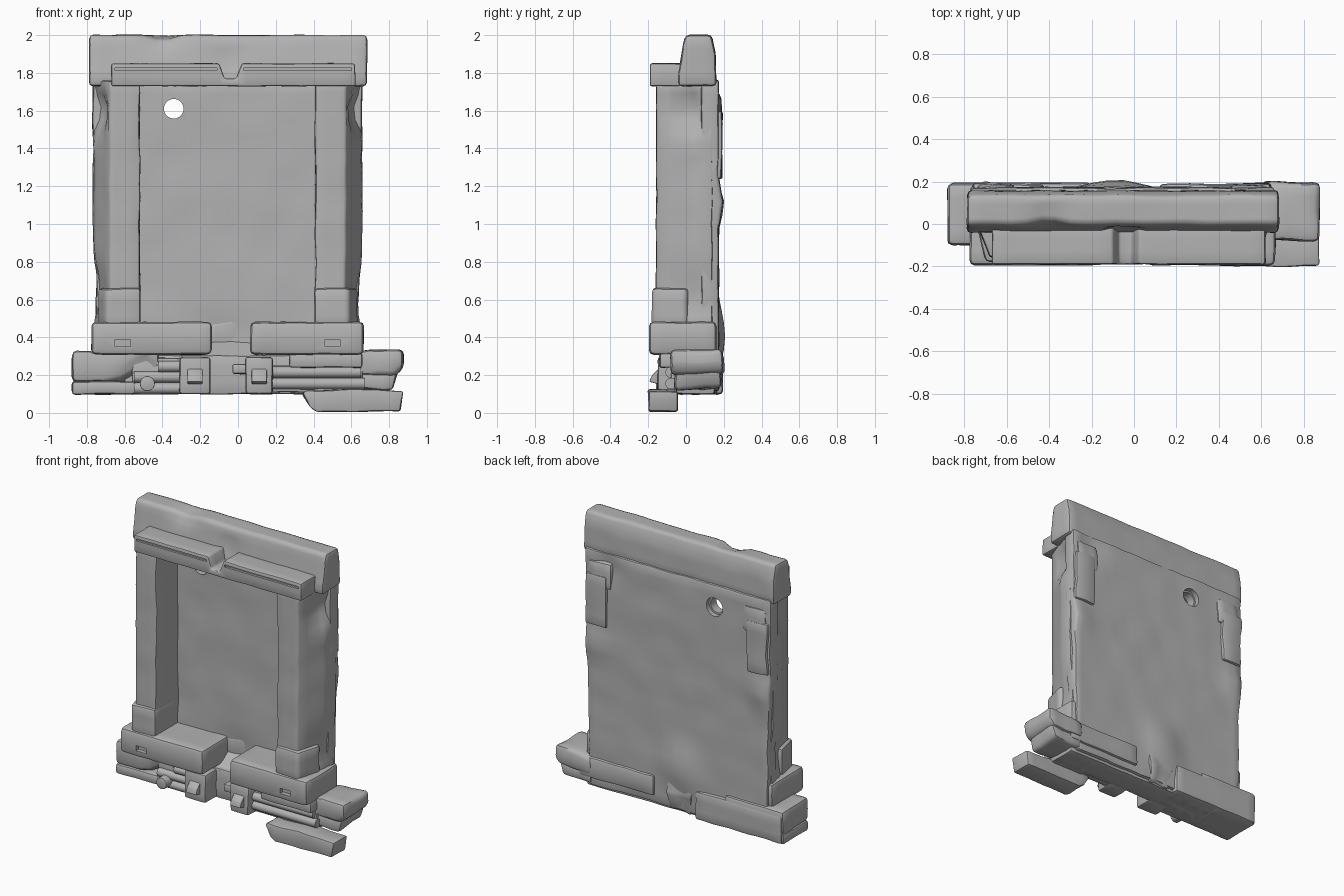
import bpy, bmesh, math
from mathutils import Vector, noise

if "Cube" in bpy.data.objects:
    bpy.data.objects.remove(bpy.data.objects["Cube"], do_unlink=True)

stone = bpy.data.materials.new("grey stone")
stone.use_nodes = True
GREY = (0.45, 0.45, 0.45, 1)
stone.diffuse_color = GREY
stone.node_tree.nodes["Principled BSDF"].inputs["Base Color"].default_value = GREY
parts = []


def prism(name, pts, axis, lo, hi, bevel=0.02, cell=0.07, rough=0.005, dents=()):
    """Extrude an outline along an axis, round its edges and weather it.
    Each dent is (centre, radius, push)."""
    def place(p, d):
        a, b = p
        return {"x": (d, a, b), "y": (a, d, b), "z": (a, b, d)}[axis]
    bm = bmesh.new()
    ends = [[bm.verts.new(place(p, d)) for p in pts] for d in (lo, hi)]
    n = len(pts)
    bm.faces.new(ends[0])
    bm.faces.new(ends[1][::-1])
    for i in range(n):
        j = (i + 1) % n
        bm.faces.new((ends[0][i], ends[1][i], ends[1][j], ends[0][j]))
    bmesh.ops.recalc_face_normals(bm, faces=bm.faces)
    if bevel:
        bmesh.ops.bevel(bm, geom=bm.edges[:], offset=bevel, segments=2,
                        profile=0.5, affect="EDGES", clamp_overlap=True)
    # Slice into cells so the surface can be worn
    if rough:
        for k in range(3):
            vals = [v.co[k] for v in bm.verts]
            steps = max(1, round((max(vals) - min(vals)) / cell))
            for s in range(1, steps):
                co, no = Vector(), Vector()
                co[k] = min(vals) + (max(vals) - min(vals)) * s / steps
                no[k] = 1
                bmesh.ops.bisect_plane(bm, geom=bm.verts[:] + bm.edges[:] + bm.faces[:],
                                       plane_co=co, plane_no=no)
        for v in bm.verts:
            p = v.co.copy()
            v.co += noise.noise_vector(p * 7) * rough
            for centre, radius, push in dents:
                t = (p - Vector(centre)).length / radius
                if t < 1:
                    v.co += Vector(push) * (1 - t * t) ** 2
    me = bpy.data.meshes.new(name)
    bm.to_mesh(me)
    bm.free()
    me.materials.append(stone)
    ob = bpy.data.objects.new(name, me)
    bpy.context.collection.objects.link(ob)
    parts.append(ob)
    return ob


def box(name, x, y, z, **kw):
    return prism(name, [(x[0], z[0]), (x[1], z[0]), (x[1], z[1]), (x[0], z[1])],
                 "y", y[0], y[1], **kw)


def disc(a, b, r, n=20):
    return [(a + r * math.cos(i * math.tau / n), b + r * math.sin(i * math.tau / n))
            for i in range(n)]


def cut(ob, cutter):
    parts.remove(cutter)
    mod = ob.modifiers.new("cut", "BOOLEAN")
    mod.operation, mod.solver, mod.object = "DIFFERENCE", "EXACT", cutter
    bpy.context.view_layer.objects.active = ob
    bpy.ops.object.modifier_apply(modifier=mod.name)
    bpy.data.objects.remove(cutter, do_unlink=True)


def side_x(side, x):
    """Mirror a right-hand x position about the middle of the frame."""
    return x if side == "right" else -0.11 - x


# Back wall with a round peephole
wall = prism("wall_panel", [(-0.74, 0.12), (0.63, 0.12), (0.635, 0.6), (0.655, 1.3),
                            (0.66, 1.76), (-0.77, 1.76), (-0.77, 1.3), (-0.75, 0.6)],
             "y", 0.08, 0.172, bevel=0.015, rough=0.009,
             dents=[((-0.1, 0.17, 0.4), 0.22, (0, 0.04, 0)),
                    ((0.5, 0.17, 1.66), 0.12, (0, -0.03, 0)),
                    ((0.6, 0.17, 1.1), 0.15, (0, 0.025, 0)),
                    ((-0.7, 0.17, 1.1), 0.12, (0, 0.025, 0))])
cut(wall, prism("peephole_cutter", disc(-0.34, 1.61, 0.052, 28), "y", 0, 0.3, bevel=0, rough=0))
cut(wall, prism("peephole_rim_cutter", disc(-0.34, 1.61, 0.064, 28), "y", 0.14, 0.3,
                bevel=0, rough=0))

# Columns, feet and slotted base blocks on both sides
for side, inner in (("right", -0.14), ("left", 0.065)):
    def m(x):
        return side_x(side, x)
    chips = [((m(-0.76), 0.0, 1.6), 0.16, (m(-0.72) - m(-0.77), 0.03, 0)),
             ((m(-0.76), 0.05, 1.42), 0.1, (m(-0.78) - m(-0.77), 0, 0)),
             ((m(-0.76), 0.05, 0.62), 0.25, (m(-0.74) - m(-0.77), 0, 0))]
    prism(side + "_column", [(m(-0.52), -0.157), (m(-0.68), -0.157), (m(-0.755), 0.03),
                             (m(-0.77), 0.14), (m(-0.52), 0.12)],
          "z", 0.45, 1.76, bevel=0.012, rough=0.007, dents=chips)
    prism(side + "_column_foot", [(m(-0.515), -0.175), (m(-0.7), -0.18),
                                  (m(-0.745), 0.0), (m(-0.52), 0.1)],
          "z", 0.45, 0.66, bevel=0.02)
    base = box(side + "_base_block", sorted((m(-0.775), inner)), (-0.195, 0.16),
               (0.308, 0.482), bevel=0.025, rough=0.004)
    cut(base, box("slot_cutter", sorted((m(-0.65), m(-0.57))), (-0.3, -0.165),
                  (0.352, 0.388), bevel=0, rough=0))
    # Worn plate on the back of the wall
    box(side + "_back_plate", sorted((m(-0.755), m(-0.6))), (0.1, 0.19), (1.24, 1.6),
        bevel=0.012, rough=0.012)
    box(side + "_back_plate_lug", sorted((m(-0.74), m(-0.56))), (0.1, 0.185), (1.5, 1.69),
        bevel=0.03, rough=0.015)

# Lintel
prism("lintel", [(-0.04, 1.73), (-0.04, 1.80), (-0.015, 1.95), (0.0, 2.0),
                 (0.135, 2.0), (0.155, 1.9), (0.16, 1.73)],
      "x", -0.788, 0.683, bevel=0.02, rough=0.005,
      dents=[((-0.4, 0.0, 2.0), 0.13, (0, 0.02, -0.025)),
             ((-0.05, -0.03, 1.86), 0.12, (0, 0.02, 0))])

# Front ledge with a broken notch and a groove under each lip
ledge = prism("front_ledge", [(-0.67, 1.73), (0.62, 1.73), (0.62, 1.85), (0.02, 1.85),
                              (-0.01, 1.77), (-0.07, 1.77), (-0.1, 1.85), (-0.67, 1.85)],
              "y", -0.19, 0.0, bevel=0.01, rough=0.003)
for x in ((-0.65, -0.11), (0.03, 0.6)):
    cut(ledge, box("groove_cutter", x, (-0.3, -0.175), (1.812, 1.826), bevel=0, rough=0))

# Plinth core and rear beams
box("plinth_core", (-0.6, 0.66), (-0.03, 0.15), (0.1, 0.305), bevel=0.012)
prism("plinth_sill", [(-0.03, 0.29), (0.1, 0.29), (0.1, 0.38)], "x", -0.2, 0.1, bevel=0)
box("right_rear_beam", (-0.87, -0.2), (0.05, 0.195), (0.1, 0.3), bevel=0.02)
box("left_rear_beam", (0.12, 0.7), (0.05, 0.19), (0.17, 0.315), bevel=0.02)
prism("rear_buttress", [(0.1, 0.1), (0.165, 0.1), (0.19, 0.24), (0.19, 0.36), (0.1, 0.48)],
      "x", -0.16, 0.02, bevel=0.02, rough=0.025)

# Stacked end stones
box("right_end_stone", (-0.88, -0.42), (-0.1, 0.19), (0.165, 0.328), bevel=0.025,
    dents=[((-0.5, -0.1, 0.17), 0.16, (0, 0.03, 0.07))])
box("right_end_footing", (-0.88, -0.54), (-0.1, 0.185), (0.098, 0.168), bevel=0.018)
prism("left_end_stone", [(0.6, 0.2), (0.84, 0.2), (0.875, 0.24), (0.875, 0.33),
                         (0.7, 0.335), (0.6, 0.31)],
      "y", -0.08, 0.197, bevel=0.025, rough=0.012)
prism("left_broken_stone", [(0.6, 0.13), (0.82, 0.13), (0.85, 0.22), (0.6, 0.22)],
      "y", -0.06, 0.18, bevel=0.02, rough=0.015)
prism("loose_slab", [(0.34, 0.105), (0.38, 0.03), (0.42, 0.005), (0.86, 0.01),
                     (0.872, 0.115), (0.6, 0.128), (0.36, 0.12)],
      "y", -0.2, -0.045, bevel=0.02, rough=0.008)
box("slab_support", (0.4, 0.66), (-0.09, 0.15), (0.1, 0.17), bevel=0.015)

# Pipes, brackets and cap between the base blocks and the plinth
for name, x, z in (("right_upper_pipe", (-0.42, -0.28), 0.245),
                   ("right_middle_pipe", (-0.55, -0.28), 0.19),
                   ("right_lower_pipe", (-0.55, -0.28), 0.13),
                   ("left_upper_pipe", (0.17, 0.65), 0.215),
                   ("left_lower_pipe", (0.17, 0.67), 0.155)):
    prism(name, disc(-0.08, z, 0.03, 12), "x", *x, bevel=0, rough=0)
prism("round_cap", disc(-0.48, 0.155, 0.04), "y", -0.16, 0, bevel=0.006, rough=0)
box("right_pipe_backing", (-0.56, -0.28), (-0.08, 0.05), (0.1, 0.29), bevel=0.01)
box("left_pipe_backing", (0.17, 0.66), (-0.08, 0.05), (0.11, 0.25), bevel=0.01)
box("left_step", (0.27, 0.66), (-0.14, 0.1), (0.24, 0.315), bevel=0.012)
box("left_knob", (-0.03, 0.06), (-0.12, 0.0), (0.205, 0.258), bevel=0.012)
for side, x in (("right", (-0.31, -0.145)), ("left", (0.04, 0.185))):
    mid = sum(x) / 2
    box(side + "_bracket", x, (-0.15, 0.0), (0.1, 0.295), bevel=0.015)
    prism(side + "_bracket_catch", [(-0.14, 0.15), (-0.195, 0.165), (-0.18, 0.2), (-0.14, 0.24)],
          "x", mid - 0.04, mid + 0.04, bevel=0.005, rough=0)

# Smooth shading with crisp edges
bpy.ops.object.select_all(action="DESELECT")
for ob in parts:
    ob.select_set(True)
bpy.context.view_layer.objects.active = parts[0]
bpy.ops.object.shade_smooth_by_angle(angle=math.radians(40))
